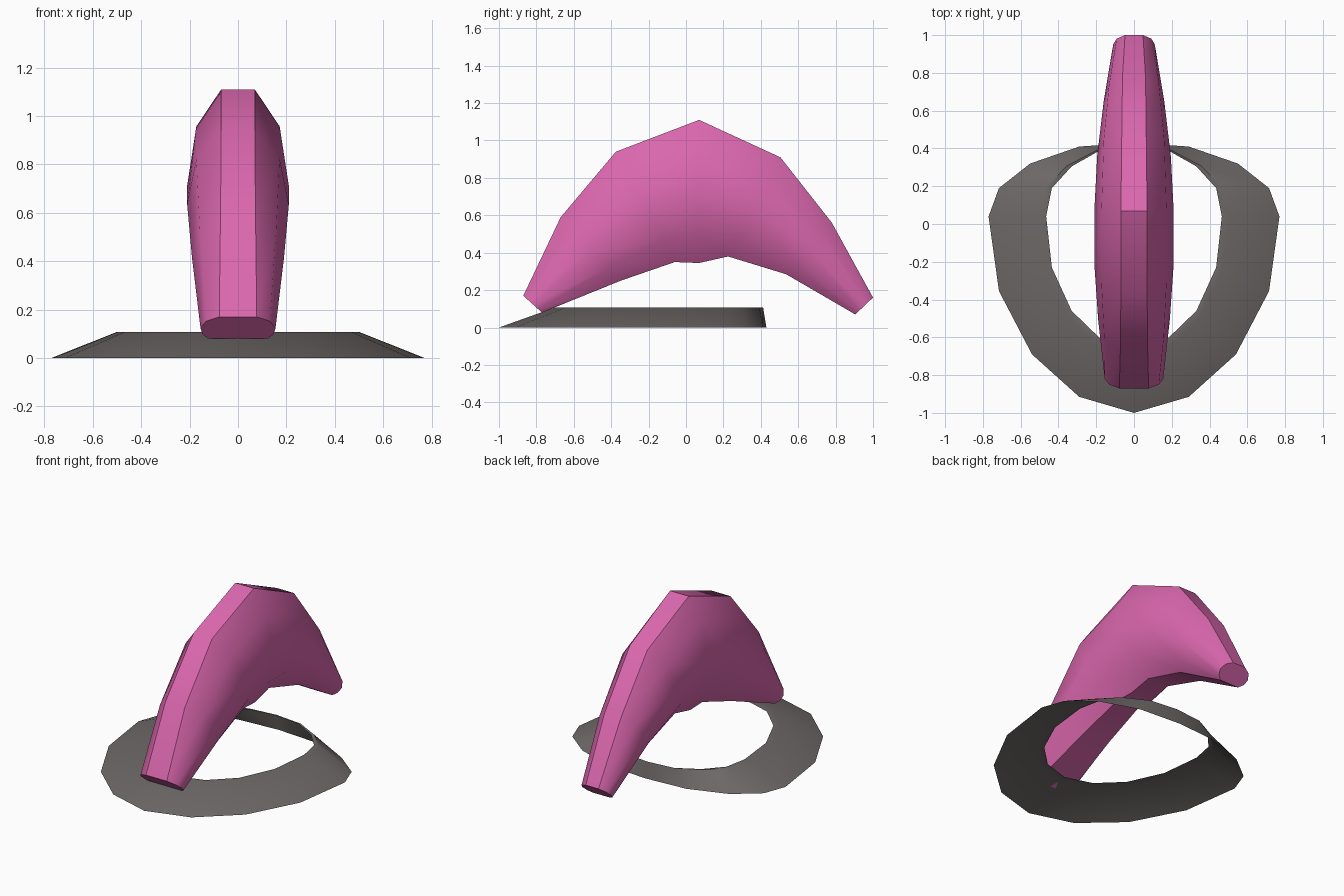
import bpy

if "Cube" in bpy.data.objects:
    bpy.data.objects.remove(bpy.data.objects["Cube"])


def material(name, rgb):
    m = bpy.data.materials.new(name)
    m.diffuse_color = (*rgb, 1.0)
    m.use_nodes = True
    m.node_tree.nodes["Principled BSDF"].inputs["Base Color"].default_value = m.diffuse_color
    return m


def build(name, verts, faces, mat, angle):
    me = bpy.data.meshes.new(name)
    me.from_pydata(verts, [], faces)
    me.materials.append(mat)
    ob = bpy.data.objects.new(name, me)
    bpy.context.collection.objects.link(ob)
    bpy.ops.object.select_all(action='DESELECT')
    ob.select_set(True)
    bpy.context.view_layer.objects.active = ob
    bpy.ops.object.mode_set(mode='EDIT')
    bpy.ops.mesh.select_all(action='SELECT')
    bpy.ops.mesh.normals_make_consistent(inside=False)
    bpy.ops.object.mode_set(mode='OBJECT')
    bpy.ops.object.shade_smooth_by_angle(angle=angle)
    return ob


def bridge(a, b, n):
    """Quads between two closed loops of n points starting at a and b."""
    return [(a + i, a + (i + 1) % n, b + (i + 1) % n, b + i) for i in range(n)]


pink = material("pink", (0.70, 0.135, 0.42))
grey = material("warm grey", (0.152, 0.138, 0.134))

# Arched body: outer (y, z), inner (y, z), half width, roundness of the section
sections = [
    ((-0.87, 0.17), (-0.77, 0.08), 0.155, 1.0),
    ((-0.67, 0.59), (-0.35, 0.25), 0.19, 0.3),
    ((-0.375, 0.94), (-0.06, 0.35), 0.21, 0.0),
    ((0.07, 1.11), (0.07, 0.345), 0.21, 0.0),
    ((0.505, 0.91), (0.225, 0.38), 0.195, 0.0),
    ((0.78, 0.56), (0.535, 0.285), 0.16, 0.3),
    ((1.0, 0.16), (0.905, 0.07), 0.11, 0.6),
]
depth = (0.0, 0.2, 0.52, 0.8, 1.0)
slim = (0.33, 0.82, 1.0, 0.8, 0.38)
full = (0.5, 0.85, 1.0, 0.95, 0.8)
verts, faces = [], []
for (oy, oz), (iy, iz), w, r in sections:
    half = [(w * (s + (f - s) * r), oy + (iy - oy) * t, oz + (iz - oz) * t)
            for t, s, f in zip(depth, slim, full)]
    verts += half + [(-x, y, z) for x, y, z in reversed(half)]
for k in range(len(sections) - 1):
    faces += bridge(k * 10, k * 10 + 10, 10)
faces += [tuple(range(10)), tuple(range(len(verts) - 10, len(verts)))]
build("arched_body", verts, faces, pink, 0.6)

# Sloping open collar: right half outlines from the front tip to the back
outer = [(0, -1.0), (0.29, -0.915), (0.54, -0.69), (0.715, -0.355), (0.77, 0.04),
         (0.715, 0.19), (0.55, 0.32), (0.29, 0.41), (0, 0.43)]
inner = [(0, -0.66), (0.18, -0.605), (0.33, -0.46), (0.435, -0.23), (0.465, 0.04),
         (0.435, 0.19), (0.33, 0.305), (0.18, 0.39), (0, 0.41)]
crest = [(a + (c - a) * 0.12, b + (d - b) * 0.12)
         for (a, b), (c, d) in zip(inner, outer)]
verts, faces = [], []
for loop, z in ((outer, 0.0), (crest, 0.107), (inner, 0.104)):
    pts = loop + [(-x, y) for x, y in reversed(loop[1:-1])]
    verts += [(x, y, z) for x, y in pts]
n = len(verts) // 3
faces = bridge(0, n, n) + bridge(n, 2 * n, n)
build("collar_ring", verts, faces, grey, 0.6)
